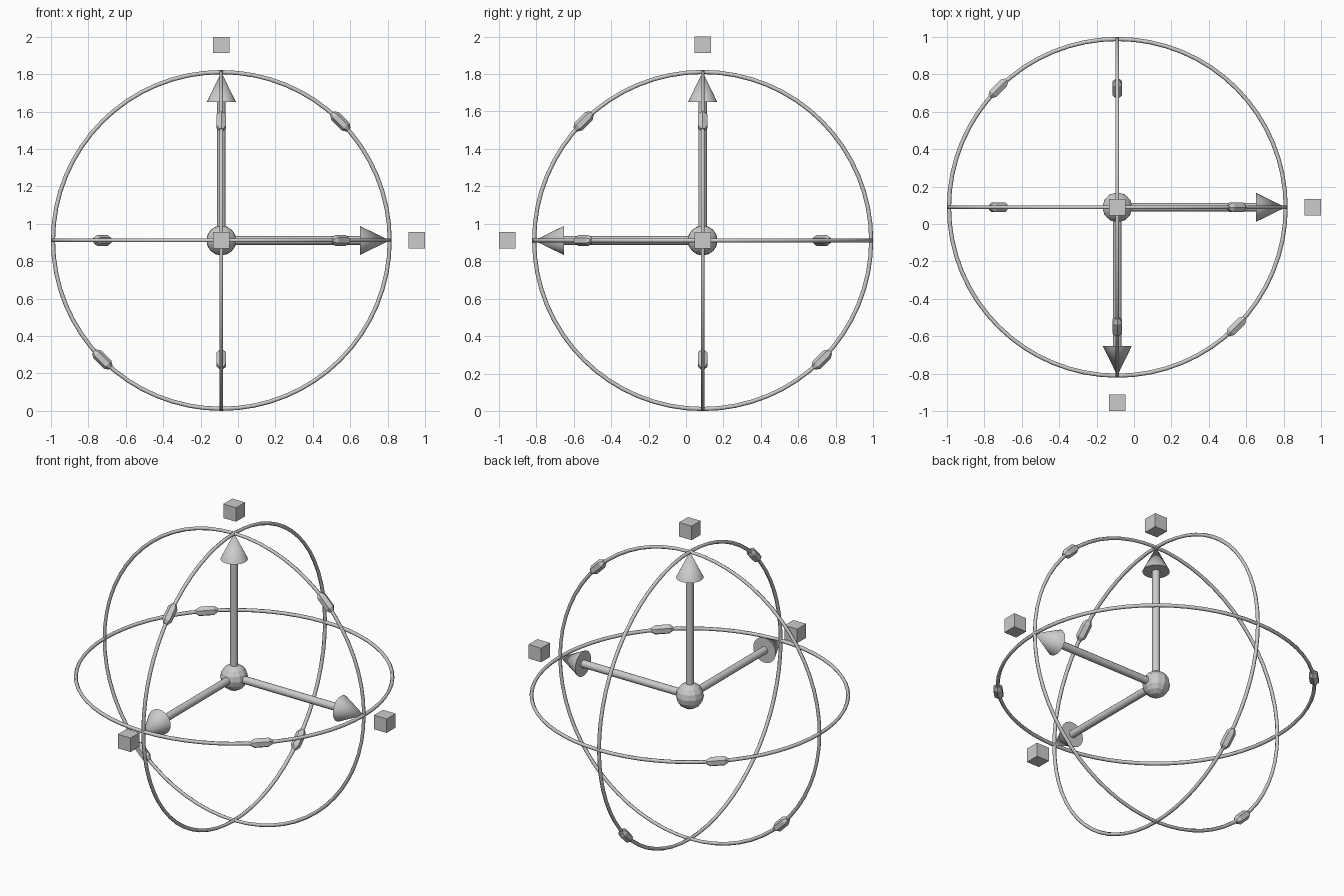
import bpy, bmesh, math
from mathutils import Matrix, Vector

if "Cube" in bpy.data.objects:
    bpy.data.objects.remove(bpy.data.objects["Cube"])

C = Vector((-0.089, 0.089, 0.911))
RING_R, TUBE_R = 0.90, 0.011


def add_object(name, bm, matrix, smooth=False):
    bmesh.ops.recalc_face_normals(bm, faces=bm.faces)
    mesh = bpy.data.meshes.new(name)
    bm.to_mesh(mesh)
    bm.free()
    obj = bpy.data.objects.new(name, mesh)
    bpy.context.collection.objects.link(obj)
    obj.matrix_world = matrix
    if smooth:
        bpy.ops.object.select_all(action='DESELECT')
        obj.select_set(True)
        bpy.context.view_layer.objects.active = obj
        bpy.ops.object.shade_smooth_by_angle(angle=math.radians(61))
    return obj


def lathe(profile, sides):
    """Closed solid of revolution around z from (radius, height) pairs."""
    bm = bmesh.new()
    loops = []
    for r, z in profile:
        angles = [2 * math.pi * i / sides for i in range(sides)]
        loops.append([bm.verts.new((r * math.cos(a), r * math.sin(a), z)) for a in angles])
    for low, high in zip(loops, loops[1:]):
        for i in range(sides):
            j = (i + 1) % sides
            bm.faces.new((low[i], low[j], high[j], high[i]))
    bm.faces.new(loops[0][::-1])
    bm.faces.new(loops[-1])
    return bm


def torus(major, minor, segments, sides):
    bm = bmesh.new()
    loops = []
    for i in range(segments):
        a = 2 * math.pi * i / segments
        loop = []
        for k in range(sides):
            b = 2 * math.pi * k / sides
            r = major + minor * math.cos(b)
            loop.append(bm.verts.new((r * math.cos(a), r * math.sin(a), minor * math.sin(b))))
        loops.append(loop)
    for i in range(segments):
        p, q = loops[i], loops[(i + 1) % segments]
        for k in range(sides):
            m = (k + 1) % sides
            bm.faces.new((p[k], q[k], q[m], p[m]))
    return bm


base = Matrix.Translation(C)

# centre ball
bm = bmesh.new()
bmesh.ops.create_uvsphere(bm, u_segments=12, v_segments=8, radius=0.08)
add_object("centre_ball", bm, base)

# three arrows, each with a cube beyond the tip
arrows = {
    "right": Matrix.Rotation(math.pi / 2, 4, 'Y'),
    "front": Matrix.Rotation(math.pi / 2, 4, 'X'),
    "up": Matrix.Identity(4),
}
for label, turn in arrows.items():
    place = base @ turn
    add_object(label + "_arrow_shaft", lathe([(0.023, 0.0), (0.023, 0.75)], 12), place, True)
    bm = bmesh.new()
    bmesh.ops.create_cone(bm, cap_ends=True, segments=24, radius1=0.078, radius2=0,
                          depth=0.16, matrix=Matrix.Translation((0, 0, 0.82)))
    add_object(label + "_arrow_head", bm, place, True)
    bm = bmesh.new()
    bmesh.ops.create_cube(bm, size=0.088, matrix=Matrix.Translation((0, 0, 1.045)))
    add_object(label + "_scale_cube", bm, place)

# three rings, each with two hexagonal grips on opposite sides
X, Y, Z = Vector((1, 0, 0)), Vector((0, 1, 0)), Vector((0, 0, 1))
rings = {
    "level": (X, -Y, Z),
    "front": (X, Z, Y),
    "side": (-Y, Z, X),
}
grip_profile = [(0.014, -0.063), (0.029, -0.04), (0.029, 0.04), (0.014, 0.063)]
for label, (u, v, _) in rings.items():
    n = u.cross(v)
    frame = Matrix((u, v, n)).transposed().to_4x4()
    add_object(label + "_ring", torus(RING_R, TUBE_R, 64, 6), base @ frame, True)
    for side, angle in (("a", 45), ("b", 225)):
        spin = Matrix.Rotation(math.radians(angle), 4, 'Z')
        tilt = Matrix.Rotation(-math.pi / 2, 4, 'X')
        roll = Matrix.Rotation(math.pi / 2 if label == "level" else 0, 4, 'Z')
        place = base @ frame @ spin @ Matrix.Translation((RING_R, 0, 0)) @ tilt @ roll
        add_object(f"{label}_ring_grip_{side}", lathe(grip_profile, 6), place)
